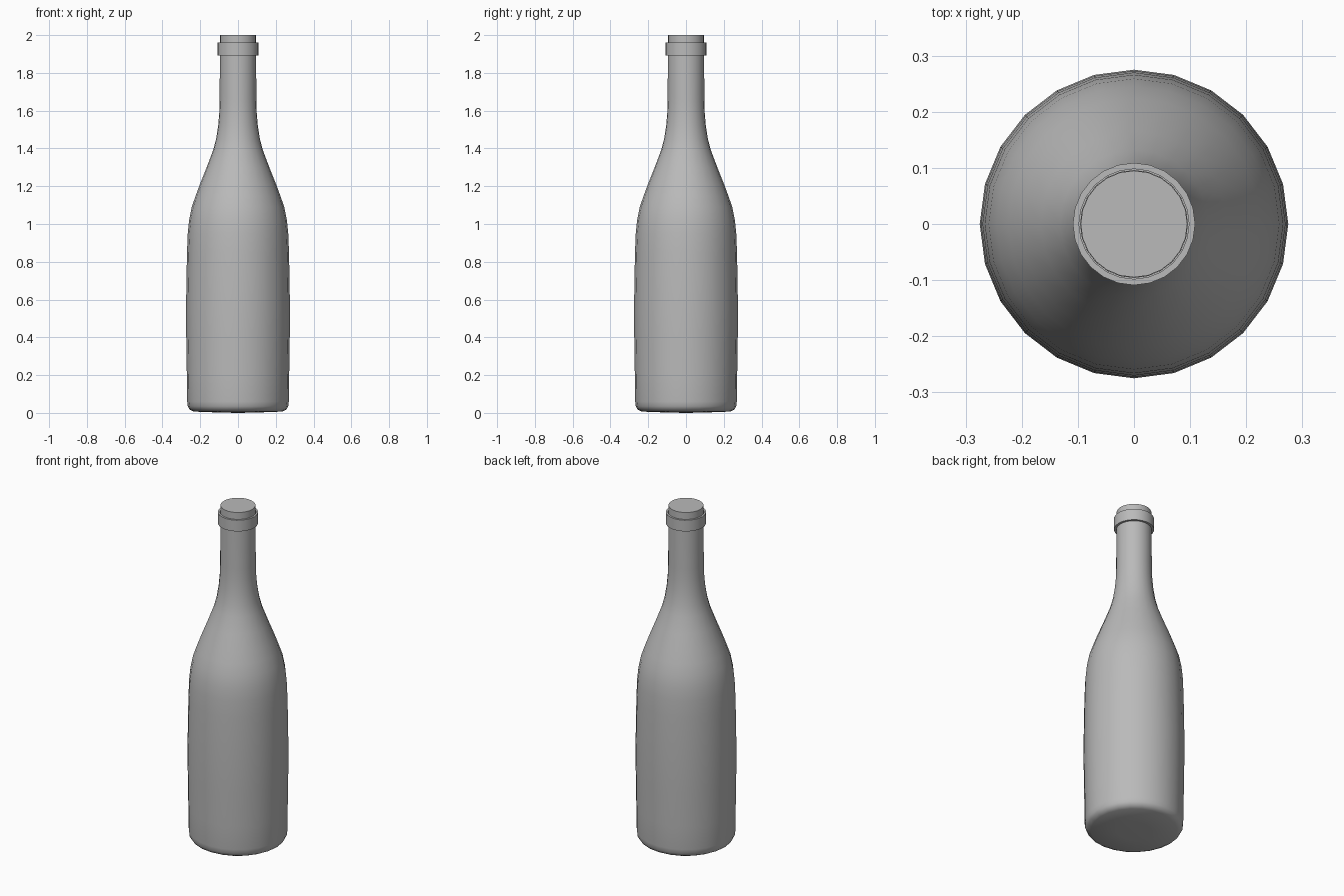
import bpy, bmesh, math

if "Cube" in bpy.data.objects:
    bpy.data.objects.remove(bpy.data.objects["Cube"])

SIDES = 24

# Mid grey glass
grey = bpy.data.materials.new("mid_grey")
grey.diffuse_color = (0.49, 0.49, 0.49, 1)
grey.use_nodes = True
grey.node_tree.nodes["Principled BSDF"].inputs["Base Color"].default_value = grey.diffuse_color

def lathe(name, profile, angle=40):
    """Revolve (radius, height) points about z; zero radius closes an end."""
    bm = bmesh.new()
    rings = []
    for r, z in profile:
        n = SIDES if r > 0 else 1
        rings.append([bm.verts.new((r * math.cos(math.tau * i / SIDES),
                                    r * math.sin(math.tau * i / SIDES), z)) for i in range(n)])
    for a, b in zip(rings, rings[1:]):
        for i in range(SIDES):
            j = (i + 1) % SIDES
            if len(a) == 1:
                bm.faces.new((a[0], b[j], b[i]))
            elif len(b) == 1:
                bm.faces.new((a[i], a[j], b[0]))
            else:
                bm.faces.new((a[i], a[j], b[j], b[i]))
    bmesh.ops.recalc_face_normals(bm, faces=bm.faces[:])
    mesh = bpy.data.meshes.new(name)
    bm.to_mesh(mesh)
    bm.free()
    mesh.materials.append(grey)
    obj = bpy.data.objects.new(name, mesh)
    bpy.context.collection.objects.link(obj)
    bpy.context.view_layer.objects.active = obj
    obj.select_set(True)
    bpy.ops.object.shade_smooth_by_angle(angle=math.radians(angle))
    obj.select_set(False)
    return obj

# Glass: rounded base, gently bulging body, sloping shoulder, straight neck
lathe("bottle_body", [
    (0, 0), (0.10, 0.002), (0.235, 0.007), (0.256, 0.018), (0.266, 0.035), (0.269, 0.06),
    (0.271, 0.2), (0.274, 0.4), (0.275, 0.55), (0.273, 0.7), (0.270, 0.85),
    (0.266, 0.95), (0.259, 1.02), (0.245, 1.09), (0.224, 1.15), (0.202, 1.21),
    (0.166, 1.30), (0.132, 1.39), (0.116, 1.45), (0.105, 1.52), (0.099, 1.59),
    (0.097, 1.66), (0.096, 1.95), (0, 1.95)], 50)

# Raised collar around the mouth
lathe("lip_ring", [
    (0.094, 1.893), (0.109, 1.893), (0.109, 1.96), (0.098, 1.96), (0.098, 1.945)])

# Stopper closing the mouth
lathe("stopper", [(0, 1.94), (0.095, 1.94), (0.095, 2.0), (0, 2.0)])
